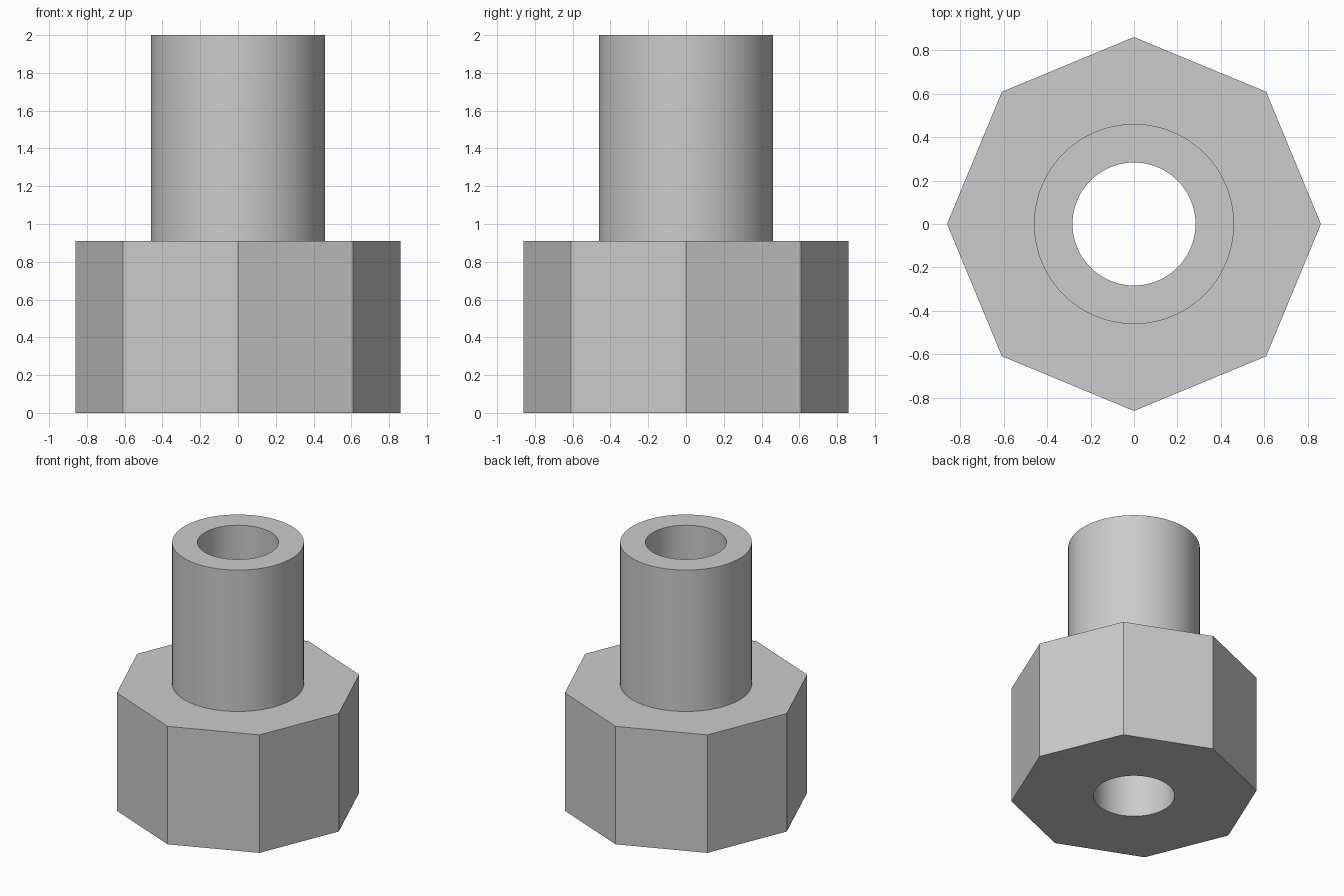
import bpy, bmesh, math

cube = bpy.data.objects.get("Cube")
if cube:
    bpy.data.objects.remove(cube, do_unlink=True)

SEGMENTS = 96
SIDES = 8
NUT_RADIUS, NUT_HEIGHT = 0.86, 0.91
TUBE_RADIUS, BORE_RADIUS, HEIGHT = 0.46, 0.283, 2.0


def round_radius(radius):
    return lambda angle: radius


def nut_radius(angle):
    """Distance from the axis to the octagon outline, corners on the axes."""
    step = 2 * math.pi / SIDES
    return NUT_RADIUS * math.cos(step / 2) / math.cos(angle % step - step / 2)


# Closed wall profile: bore, octagonal nut, shoulder, tube, rim
profile = [
    (round_radius(BORE_RADIUS), 0),
    (nut_radius, 0),
    (nut_radius, NUT_HEIGHT),
    (round_radius(TUBE_RADIUS), NUT_HEIGHT),
    (round_radius(TUBE_RADIUS), HEIGHT),
    (round_radius(BORE_RADIUS), HEIGHT),
]

bm = bmesh.new()
rings = []
for radius, z in profile:
    ring = []
    for i in range(SEGMENTS):
        # Small offset keeps the corner angles from wrapping badly
        a = 2 * math.pi * i / SEGMENTS
        r = radius(a)
        ring.append(bm.verts.new((r * math.cos(a), r * math.sin(a), z)))
    rings.append(ring)

for k, low in enumerate(rings):
    high = rings[(k + 1) % len(rings)]
    for i in range(SEGMENTS):
        j = (i + 1) % SEGMENTS
        bm.faces.new((low[i], low[j], high[j], high[i]))
bmesh.ops.recalc_face_normals(bm, faces=bm.faces)

mesh = bpy.data.meshes.new("nut_with_tube")
bm.to_mesh(mesh)
bm.free()
fitting = bpy.data.objects.new("nut_with_tube", mesh)
bpy.context.collection.objects.link(fitting)

# Plain grey material
grey = bpy.data.materials.new("light_grey")
grey.use_nodes = True
color = (0.6, 0.6, 0.6, 1)
grey.diffuse_color = color
grey.node_tree.nodes["Principled BSDF"].inputs["Base Color"].default_value = color
mesh.materials.append(grey)

# Smooth round walls, crisp corners
bpy.ops.object.select_all(action="DESELECT")
fitting.select_set(True)
bpy.context.view_layer.objects.active = fitting
bpy.ops.object.shade_smooth_by_angle(angle=math.radians(30))
